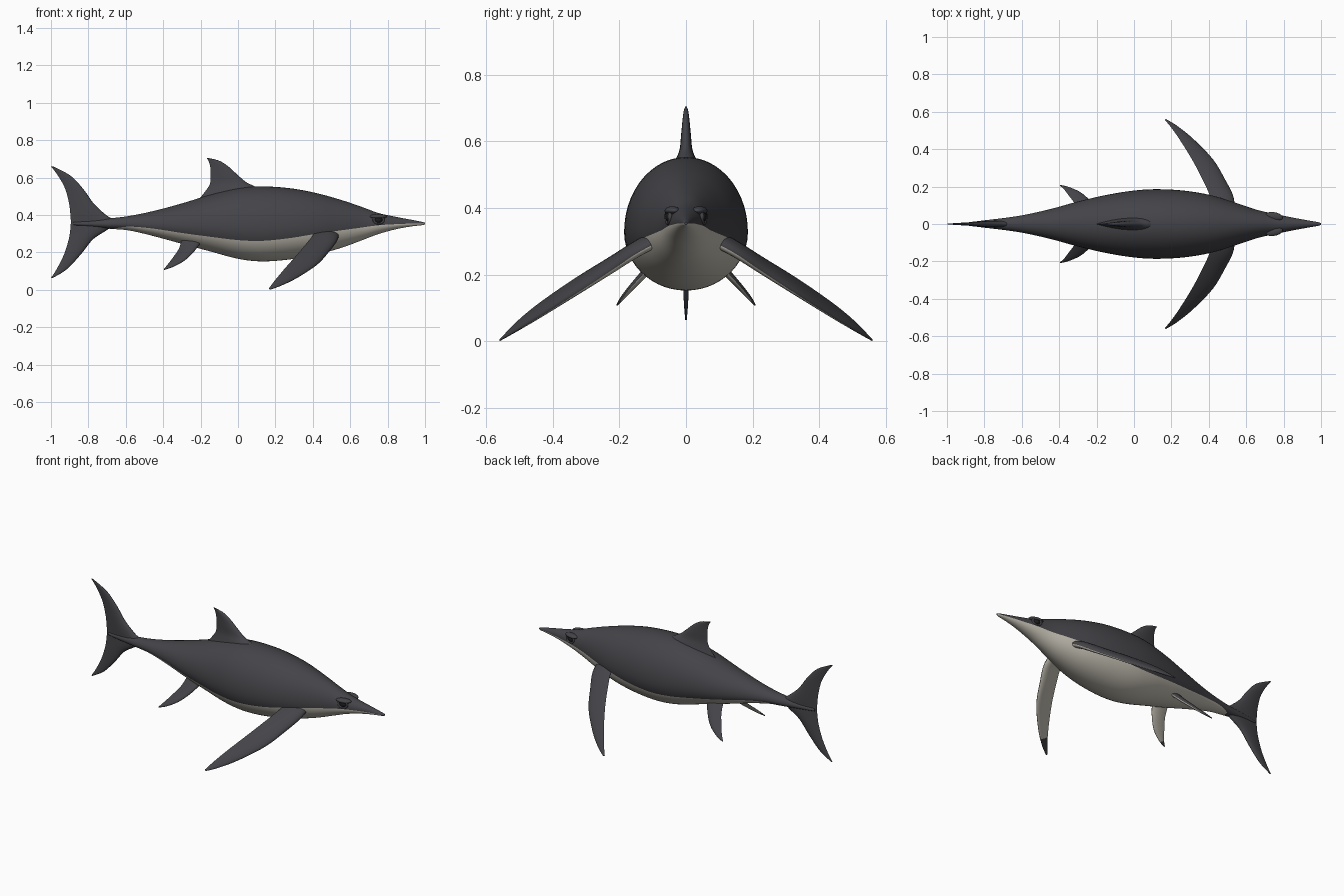
import bpy, bmesh, math
from mathutils import Vector

if "Cube" in bpy.data.objects:
    bpy.data.objects.remove(bpy.data.objects["Cube"])


def material(name, rgb):
    m = bpy.data.materials.new(name)
    m.diffuse_color = (*rgb, 1)
    m.use_nodes = True
    m.node_tree.nodes["Principled BSDF"].inputs["Base Color"].default_value = m.diffuse_color
    return m


DARK = material("charcoal skin", (0.058, 0.056, 0.064))
CREAM = material("cream belly", (0.55, 0.52, 0.45))
BLACK = material("black eye", (0.012, 0.012, 0.014))


def smooth_rows(rows, steps):
    """Catmull-Rom interpolation through rows of numbers."""
    out = []
    last = len(rows) - 1
    for i in range(last):
        a, b, c, d = (rows[max(i - 1, 0)], rows[i], rows[i + 1], rows[min(i + 2, last)])
        for s in range(steps):
            t = s / steps
            out.append([0.5 * (2 * q + (r - p) * t + (2 * p - 5 * q + 4 * r - w) * t * t
                               + (3 * q - p - 3 * r + w) * t ** 3)
                        for p, q, r, w in zip(a, b, c, d)])
    out.append(list(rows[-1]))
    return out


def loft(name, rings, is_cream):
    """Skin closed rings; is_cream(ring fraction, point index, centre) picks the colour."""
    n = len(rings[0])
    verts = [p for ring in rings for p in ring]
    faces, mats = [], []
    for i in range(len(rings) - 1):
        for j in range(n):
            k = (j + 1) % n
            faces.append((i * n + j, i * n + k, (i + 1) * n + k, (i + 1) * n + j))
            centre = (Vector(rings[i][j]) + Vector(rings[i + 1][k])) / 2
            mats.append(int(is_cream(i / (len(rings) - 1), j, centre)))
    faces += [tuple(range(n)), tuple(range((len(rings) - 1) * n, len(rings) * n))]
    mats += [0, 0]
    me = bpy.data.meshes.new(name)
    me.from_pydata(verts, [], faces)
    me.materials.append(DARK)
    me.materials.append(CREAM)
    me.polygons.foreach_set("material_index", mats)
    bm = bmesh.new()
    bm.from_mesh(me)
    bmesh.ops.recalc_face_normals(bm, faces=bm.faces)
    bm.to_mesh(me)
    bm.free()
    me.shade_smooth()
    me.set_sharp_from_angle(angle=math.radians(60))
    ob = bpy.data.objects.new(name, me)
    bpy.context.collection.objects.link(ob)
    return ob


# Body: x, top z, bottom z, half width, height of the colour seam
STATIONS = [
    (-0.88, 0.362, 0.346, 0.010, 0.346), (-0.78, 0.374, 0.335, 0.022, 0.335),
    (-0.68, 0.383, 0.326, 0.034, 0.328), (-0.58, 0.395, 0.317, 0.050, 0.338),
    (-0.45, 0.422, 0.287, 0.079, 0.327), (-0.30, 0.462, 0.246, 0.120, 0.304),
    (-0.15, 0.508, 0.206, 0.155, 0.284), (0.00, 0.545, 0.166, 0.179, 0.266),
    (0.13, 0.553, 0.152, 0.186, 0.262), (0.28, 0.543, 0.163, 0.177, 0.277),
    (0.42, 0.517, 0.188, 0.152, 0.300), (0.55, 0.481, 0.224, 0.111, 0.318),
    (0.66, 0.444, 0.264, 0.075, 0.333), (0.75, 0.411, 0.298, 0.055, 0.345),
    (0.84, 0.391, 0.323, 0.036, 0.351), (0.92, 0.376, 0.338, 0.021, 0.354),
    (0.985, 0.363, 0.346, 0.010, 0.354), (1.0, 0.358, 0.350, 0.004, 0.354),
]
UP, LOW = 16, 10
rings = []
for x, top, bot, w, seam in smooth_rows(STATIONS, 6):
    zc = bot + 0.44 * (top - bot)
    a = math.asin(min(max((zc - seam) / (zc - bot), 0), 0.97))
    angles = [math.pi / 2 - (math.pi / 2 + a) * i / UP for i in range(UP + 1)]
    angles += [-a - (math.pi / 2 - a) * i / LOW for i in range(1, LOW + 1)]
    half = [(w * math.cos(t), zc + (top - zc if t > 0 else zc - bot) * math.sin(t)) for t in angles]
    rings.append([(x, y, z) for y, z in half] + [(x, -y, z) for y, z in half[-2:0:-1]])
loft("body", rings, lambda f, j, c: UP <= j < UP + 2 * LOW and c.x > -0.66)


# Fins: leading point, trailing point and half thickness per section
def fin(name, sections, side=1, paired=False):
    rows = smooth_rows(sections, 7)
    mids = [(Vector(r[0:3]) + Vector(r[3:6])) / 2 for r in rows]
    us = [(1 - math.cos(math.pi * i / 10)) / 2 for i in range(11)]
    fin_rings = []
    for i, r in enumerate(rows):
        lead, trail = Vector(r[0:3]), Vector(r[3:6])
        span = mids[min(i + 1, len(mids) - 1)] - mids[max(i - 1, 0)]
        nrm = (trail - lead).cross(span).normalized()
        if nrm.z < 0:
            nrm = -nrm

        def point(u, s):
            h = r[6] * 2.5 * math.sqrt(u) * (1 - u) + 0.0015 * u * (1 - u)
            p = lead.lerp(trail, u) + nrm * s * h
            return (p.x, p.y * side, p.z)
        fin_rings.append([point(u, 1) for u in us] + [point(u, -1) for u in us[-2:0:-1]])
    loft(name, fin_rings, lambda f, j, c: paired and j >= 10 and f < 0.76)


PECTORAL = [
    (0.54, 0.08, 0.300, 0.41, 0.08, 0.335, 0.022), (0.53, 0.15, 0.262, 0.405, 0.15, 0.300, 0.021),
    (0.49, 0.23, 0.208, 0.370, 0.23, 0.253, 0.018), (0.425, 0.34, 0.136, 0.313, 0.34, 0.185, 0.014),
    (0.320, 0.45, 0.066, 0.245, 0.45, 0.108, 0.010), (0.235, 0.52, 0.024, 0.197, 0.518, 0.050, 0.006),
    (0.172, 0.560, 0.001, 0.164, 0.557, 0.007, 0.002),
]
PELVIC = [
    (-0.19, 0.07, 0.265, -0.30, 0.06, 0.275, 0.014), (-0.235, 0.125, 0.205, -0.315, 0.105, 0.222, 0.012),
    (-0.285, 0.168, 0.158, -0.347, 0.150, 0.174, 0.009), (-0.345, 0.195, 0.124, -0.375, 0.186, 0.137, 0.006),
    (-0.394, 0.208, 0.107, -0.397, 0.205, 0.111, 0.002),
]
for label, side in (("left", 1), ("right", -1)):
    fin(label + "_front_flipper", PECTORAL, side, True)
    fin(label + "_rear_flipper", PELVIC, side, True)

# Vertical fins, given as z, leading x, trailing x, half thickness
DORSAL = [
    (0.47, 0.16, -0.22, 0.060), (0.54, 0.11, -0.165, 0.034), (0.575, 0.045, -0.148, 0.020),
    (0.62, -0.008, -0.146, 0.015), (0.66, -0.052, -0.149, 0.011), (0.69, -0.100, -0.158, 0.007),
    (0.705, -0.158, -0.168, 0.002),
]
TAIL = [
    (0.064, -0.990, -1.000, 0.002), (0.11, -0.915, -0.970, 0.006), (0.19, -0.840, -0.930, 0.010),
    (0.27, -0.775, -0.905, 0.014), (0.32, -0.700, -0.897, 0.017), (0.36, -0.650, -0.894, 0.018),
    (0.40, -0.705, -0.896, 0.017), (0.46, -0.770, -0.903, 0.014), (0.54, -0.828, -0.924, 0.010),
    (0.61, -0.895, -0.962, 0.006), (0.660, -0.988, -1.000, 0.002),
]
for name, rows in (("back_fin", DORSAL), ("tail_fin", TAIL)):
    fin(name, [(lx, 0, z, tx, 0, z, h) for z, lx, tx, h in rows])


# Eyes with a raised socket ring and brow
def blob(name, loc, scale, mat, turn=0):
    bpy.ops.mesh.primitive_uv_sphere_add(segments=24, ring_count=14, radius=1, location=loc,
                                         rotation=(0, 0, turn))
    ob = bpy.context.object
    ob.name, ob.scale = name, scale
    ob.data.materials.append(mat)
    ob.data.shade_smooth()


for label, side in (("left", 1), ("right", -1)):
    turn = -0.2 * side
    blob(label + "_eye", (0.752, 0.050 * side, 0.374), (0.020, 0.012, 0.016), BLACK, turn)
    blob(label + "_brow", (0.750, 0.041 * side, 0.392), (0.046, 0.022, 0.013), DARK, turn)
    bpy.ops.mesh.primitive_torus_add(major_radius=0.024, minor_radius=0.006, major_segments=28,
                                     minor_segments=10, location=(0.752, 0.053 * side, 0.374),
                                     rotation=(math.pi / 2, 0, turn))
    ring = bpy.context.object
    ring.name = label + "_eye_socket"
    ring.scale = (1.1, 0.85, 1)
    ring.data.materials.append(DARK)
    ring.data.shade_smooth()
